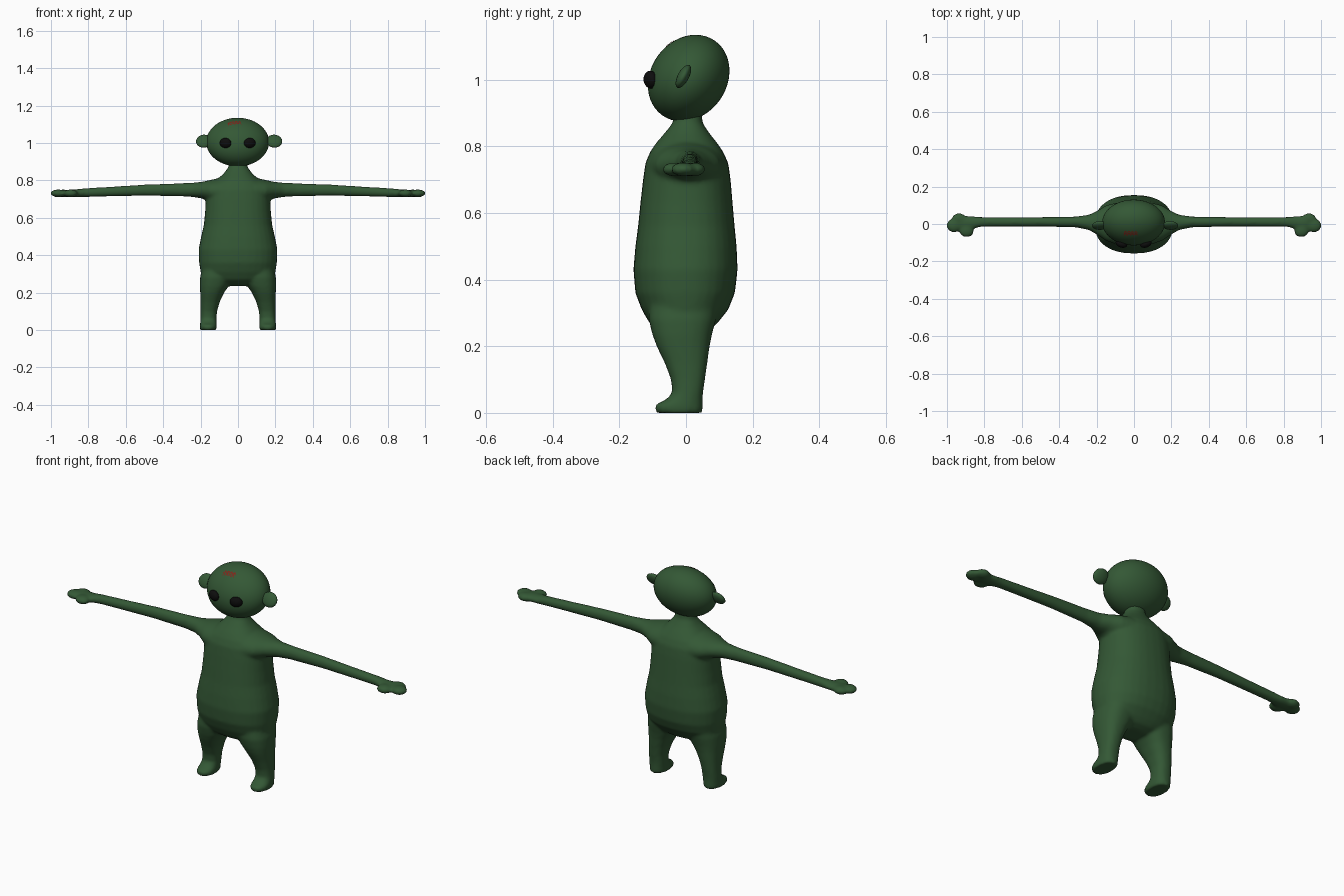
import bpy, bmesh, math
from mathutils import Matrix

if "Cube" in bpy.data.objects:
    bpy.data.objects.remove(bpy.data.objects["Cube"])


def material(name, rgb):
    m = bpy.data.materials.new(name)
    m.diffuse_color = (*rgb, 1)
    m.use_nodes = True
    m.node_tree.nodes["Principled BSDF"].inputs["Base Color"].default_value = m.diffuse_color
    return m


GREEN = material("green_skin", (0.034, 0.098, 0.036))
BLACK = material("eye_black", (0.004, 0.004, 0.004))
RED = material("mark_red", (0.30, 0.008, 0.006))


def finish(name, bm, mat):
    bmesh.ops.recalc_face_normals(bm, faces=bm.faces)
    for f in bm.faces:
        f.smooth = True
    me = bpy.data.meshes.new(name)
    bm.to_mesh(me)
    bm.free()
    me.materials.append(mat)
    ob = bpy.data.objects.new(name, me)
    bpy.context.collection.objects.link(ob)
    return ob


def loft(bm, sections, place, power=2.0, n=32):
    """Closed tube; each section is (t, lo1, hi1, lo2, hi2)."""
    rings = []
    for t, a0, a1, b0, b1 in sections:
        ring = []
        for i in range(n):
            c, s = math.cos(math.tau * i / n), math.sin(math.tau * i / n)
            u = math.copysign(abs(c) ** (2 / power), c)
            v = math.copysign(abs(s) ** (2 / power), s)
            ring.append(bm.verts.new(place(t, (a0 + a1) / 2 + u * (a1 - a0) / 2,
                                           (b0 + b1) / 2 + v * (b1 - b0) / 2)))
        rings.append(ring)
    for r, q in zip(rings, rings[1:]):
        for i in range(n):
            j = (i + 1) % n
            bm.faces.new((r[i], r[j], q[j], q[i]))
    bm.faces.new(rings[0])
    bm.faces.new(rings[-1])


def ball(bm, center, radii, rot=(0, 0, 0), seg=24):
    m = Matrix.Translation(center)
    for ang, ax in zip(rot, "XYZ"):
        m = m @ Matrix.Rotation(math.radians(ang), 4, ax)
    bmesh.ops.create_uvsphere(bm, u_segments=seg, v_segments=seg // 2, radius=1,
                              matrix=m @ Matrix.Diagonal((*radii, 1)))


# Body: torso, arms, hands, legs and feet fused into one soft skin
bm = bmesh.new()
torso = [(0.235, .07, -.05, .04), (0.25, .13, -.085, .075), (0.27, .175, -.11, .095),
         (0.31, .200, -.133, .127), (0.36, .208, -.152, .147), (0.43, .211, -.158, .155),
         (0.50, .197, -.152, .152), (0.56, .183, -.144, .146), (0.63, .176, -.137, .140),
         (0.70, .172, -.129, .134), (0.75, .166, -.122, .127), (0.785, .142, -.107, .111),
         (0.81, .106, -.090, .094), (0.84, .074, -.064, .070), (0.87, .052, -.040, .050),
         (0.91, .046, -.034, .046)]
loft(bm, [(z, -x, x, y0, y1) for z, x, y0, y1 in torso],
     lambda t, a, b: (a, b, t), 2.3)

arm = [(.09, -.11, .115, .66, .815), (.15, -.09, .10, .685, .802),
       (.19, -.062, .075, .703, .793), (.24, -.033, .050, .711, .788),
       (.31, -.018, .040, .715, .785), (.50, -.014, .037, .718, .778),
       (.70, -.014, .037, .714, .765), (.82, -.015, .038, .711, .758),
       (.87, -.030, .042, .710, .752), (.93, -.030, .045, .711, .750)]
leg = [(0.0, .118, .202, -.088, .048), (0.008, .114, .204, -.094, .050),
       (0.025, .114, .204, -.092, .050), (0.040, .115, .202, -.060, .050),
       (0.06, .115, .201, -.041, .051), (0.10, .112, .200, -.045, .057),
       (0.15, .098, .200, -.064, .064), (0.20, .074, .202, -.088, .071),
       (0.235, .050, .204, -.101, .078), (0.28, .03, .203, -.112, .09),
       (0.34, .02, .19, -.11, .10)]
for s in (-1, 1):
    loft(bm, arm, lambda t, a, b: (s * t, a, b))
    loft(bm, leg, lambda t, a, b: (s * a, b, t), 2.4)
    ball(bm, (s * .895, -.035, .731), (.040, .037, .021))
    ball(bm, (s * .935, .027, .731), (.040, .031, .021))
    ball(bm, (s * .962, -.008, .731), (.041, .038, .021))
body = finish("body", bm, GREEN)
fuse = body.modifiers.new("fuse", 'REMESH')
fuse.mode = 'VOXEL'
fuse.voxel_size = 0.008
fuse.use_smooth_shade = True
soft = body.modifiers.new("soften", 'SMOOTH')
soft.factor = 0.5
soft.iterations = 7

# Head: egg leaning back
bm = bmesh.new()
ball(bm, (-.002, .008, 1.005), (.168, .1144, .137), (-35.4, 0, 0), 48)
finish("head", bm, GREEN)

# Ears and eyes
for side, s in (("left", -1), ("right", 1)):
    bm = bmesh.new()
    ball(bm, (s * .188 + .006, -.008, 1.010), (.043, .017, .038), (-28, s * 12, 0))
    finish(side + "_ear", bm, GREEN)
    bm = bmesh.new()
    ball(bm, (s * .065 - .002, -.106, 1.0), (.032, .020, .027), (8, 0, s * 18))
    finish(side + "_eye", bm, BLACK)


# Red zigzag mark painted on the forehead
def scalp(x, y, lift=0.002):
    d = y - .008
    k = 1 - ((x + .002) / .168) ** 2 - d * d / .015
    return (x, y, 1.005 + .18 * d + math.sqrt(k * .0164) + lift)


bm = bmesh.new()
for row in range(2):
    pts = [(-.054 + .009 * i, -.044 - .011 * row + (.006 if i % 2 else -.006))
           for i in range(9)]
    for (x0, y0), (x1, y1) in zip(pts, pts[1:]):
        w = .0022
        bm.faces.new([bm.verts.new(scalp(x, y)) for x, y in
                      ((x0 - w, y0), (x0 + w, y0), (x1 + w, y1), (x1 - w, y1))])
finish("forehead_mark", bm, RED)
